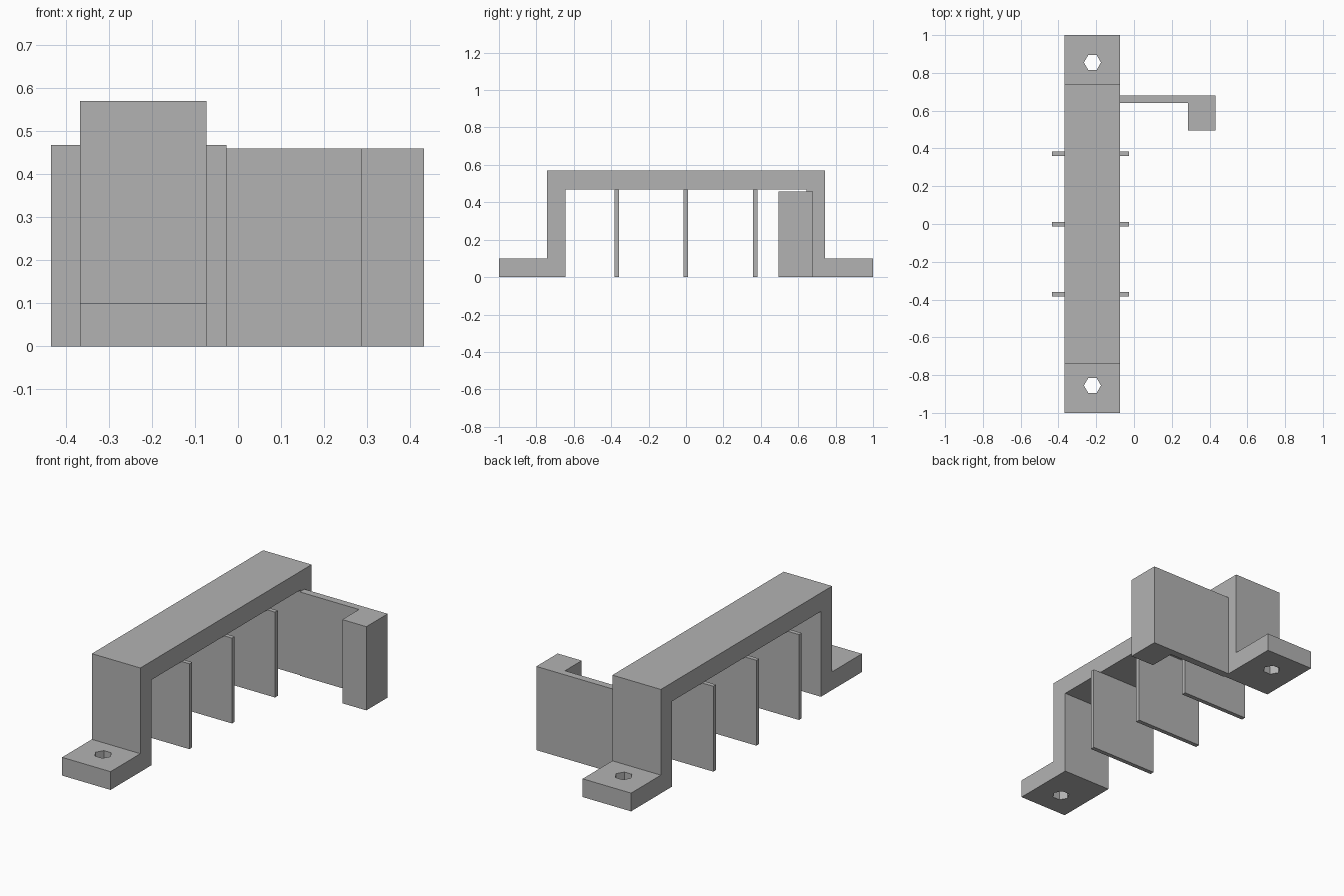
import bpy, bmesh, math
from mathutils import Matrix

cube = bpy.data.objects.get("Cube")
if cube:
    bpy.data.objects.remove(cube, do_unlink=True)

# Single plain grey
grey = bpy.data.materials.new("plain grey")
grey.use_nodes = True
COLOUR = (0.45, 0.45, 0.45, 1)
grey.diffuse_color = COLOUR
grey.node_tree.nodes["Principled BSDF"].inputs["Base Color"].default_value = COLOUR


def extrude(name, outline, matrix, depth):
    """Prism: a flat outline placed by matrix and pushed along its local z."""
    bm = bmesh.new()
    face = bm.faces.new([bm.verts.new(matrix @ p.to_3d()) for p in outline])
    top = bmesh.ops.extrude_face_region(bm, geom=[face])["geom"]
    shift = matrix.to_3x3().col[2] * depth
    bmesh.ops.translate(bm, vec=shift, verts=[v for v in top if isinstance(v, bmesh.types.BMVert)])
    bmesh.ops.recalc_face_normals(bm, faces=bm.faces)
    mesh = bpy.data.meshes.new(name)
    bm.to_mesh(mesh)
    bm.free()
    mesh.materials.append(grey)
    obj = bpy.data.objects.new(name, mesh)
    bpy.context.collection.objects.link(obj)
    return obj


def points(pairs):
    from mathutils import Vector
    return [Vector(p) for p in pairs]


X0, X1 = -0.367, -0.073          # bracket sides
MID = (X0 + X1) / 2
FOOT, UNDER, TOP = 0.1, 0.468, 0.57
INNER, OUTER = 0.645, 0.742      # leg faces

# Bracket: hat-shaped profile in the y-z plane, mirrored about the middle
half = [(INNER, UNDER), (INNER, 0), (1, 0), (1, FOOT), (OUTER, FOOT), (OUTER, TOP)]
profile = points(half + [(-y, z) for y, z in reversed(half)])
side_plane = Matrix(((0, 0, 1, X0), (1, 0, 0, 0), (0, 1, 0, 0), (0, 0, 0, 1)))
bracket = extrude("bracket", profile, side_plane, X1 - X0)

# Six-sided screw holes through the feet
hexagon = points([(0.045 * math.cos(math.radians(60 * i)),
                   0.045 * math.sin(math.radians(60 * i))) for i in range(6)])
for side in (-1, 1):
    cutter = extrude("hole_cutter", hexagon, Matrix.Translation((MID, side * 0.855, -0.1)), 0.3)
    cutter.hide_render = True
    cut = bracket.modifiers.new("screw hole", 'BOOLEAN')
    cut.operation, cut.solver, cut.object = 'DIFFERENCE', 'EXACT', cutter
    bpy.context.view_layer.objects.active = bracket
    bpy.ops.object.modifier_apply(modifier=cut.name)
    bpy.data.objects.remove(cutter, do_unlink=True)

# Thin divider fins hanging under the bridge
for name, y in (("front_fin", -0.371), ("middle_fin", -0.002), ("back_fin", 0.371)):
    outline = points([(-0.434, y - 0.012), (-0.027, y - 0.012),
                      (-0.027, y + 0.012), (-0.434, y + 0.012)])
    extrude(name, outline, Matrix.Identity(4), UNDER)

# Side arm with a thick block turned towards the front
arm = points([(X1, 0.64), (0.286, 0.64), (0.286, 0.495),
              (0.432, 0.495), (0.432, 0.68), (X1, 0.68)])
extrude("side_arm", arm, Matrix.Identity(4), 0.459)
